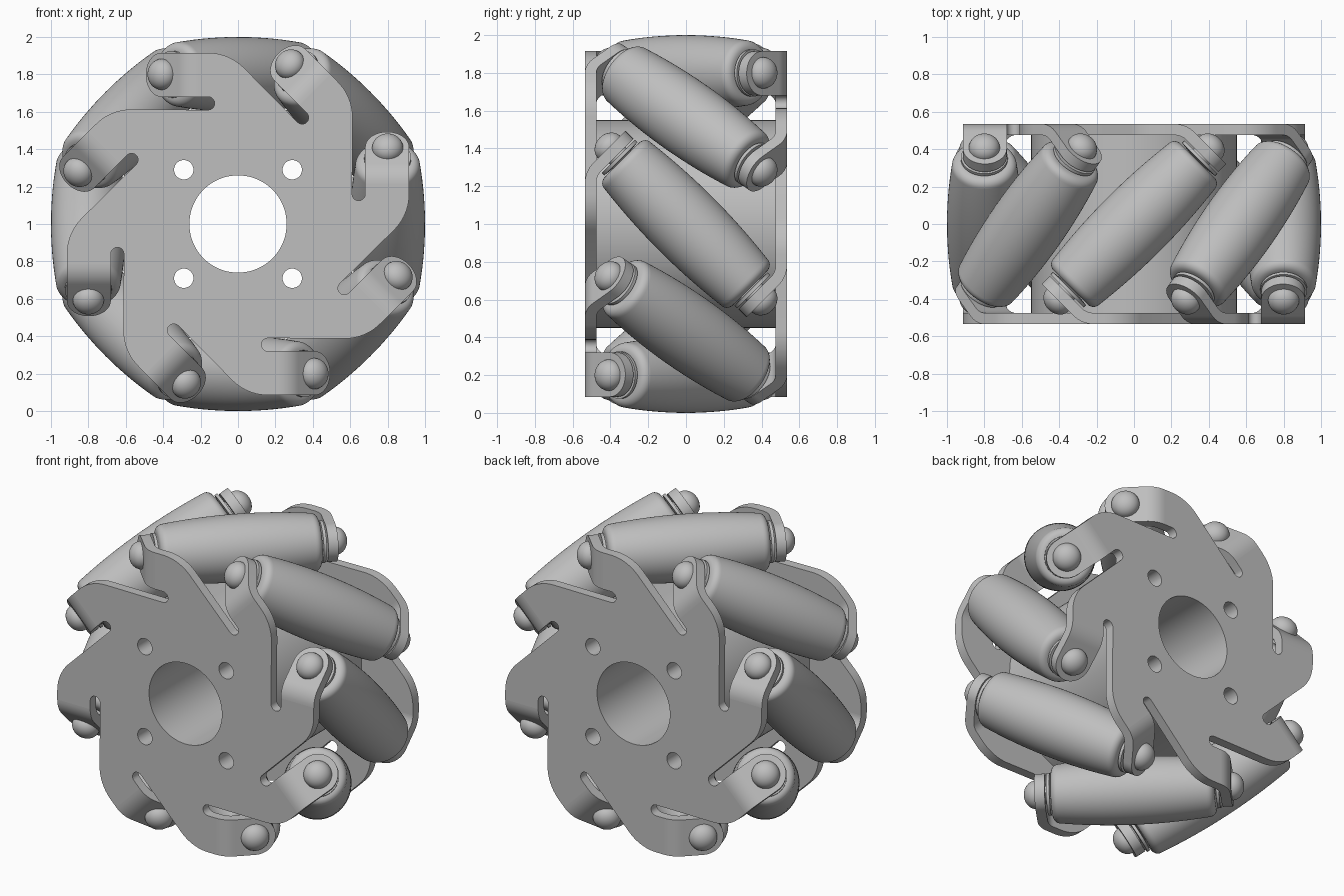
import bpy, bmesh
from math import sin, cos, pi, radians
from mathutils import Matrix

cube = bpy.data.objects.get("Cube")
if cube:
    bpy.data.objects.remove(cube, do_unlink=True)

# Main sizes; parts are built with x right, y up and z towards the front
COUNT = 8
PITCH = 0.8            # axle distance from the wheel centre
PLATE_MID = 0.505      # depth of the plate's middle
HALF_THICK = 0.03
BEND_X = -0.217        # where a tab starts to bend
BEND_R = 0.12
TAB_MID, TAB_HALF = 0.7975, 0.1175
SLOT_X, SLOT_Y, SLOT_R = -0.16, 0.645, 0.035
CORNER_R = 0.27
BORE, HUB_R = 0.26, 0.55

WHEEL = Matrix.Translation((0, 0, 1)) @ Matrix.Rotation(pi / 2, 4, "X")
SIDES = {"front": Matrix.Identity(4), "back": Matrix.Rotation(pi, 4, "X")}

# One grey metal for everything
grey = bpy.data.materials.new("grey_metal")
grey.use_nodes = True
colour = (0.52, 0.52, 0.52, 1)
grey.diffuse_color = colour
grey.node_tree.nodes["Principled BSDF"].inputs["Base Color"].default_value = colour


def finish(bm, name):
    bmesh.ops.remove_doubles(bm, verts=bm.verts[:], dist=1e-5)
    bmesh.ops.recalc_face_normals(bm, faces=bm.faces[:])
    mesh = bpy.data.meshes.new(name)
    bm.to_mesh(mesh)
    bm.free()
    mesh.materials.clear()
    mesh.materials.append(grey)
    mesh.shade_smooth()
    mesh.set_sharp_from_angle(angle=radians(32))
    return mesh


def place(name, mesh, matrix):
    obj = bpy.data.objects.new(name, mesh)
    bpy.context.collection.objects.link(obj)
    obj.matrix_world = WHEEL @ matrix
    return obj


def arc(cx, cy, r, a0, a1, n):
    angles = [radians(a0 + (a1 - a0) * i / n) for i in range(n + 1)]
    return [(cx + r * cos(a), cy + r * sin(a)) for a in angles]


def circle(cx, cy, r, n):
    return arc(cx, cy, r, 0, 360, n)[:-1]


def flat_part(name, loops, half_depth):
    """Filled outline with holes, extruded both ways."""
    curve = bpy.data.curves.new(name, "CURVE")
    curve.dimensions = "2D"
    curve.fill_mode = "BOTH"
    curve.extrude = half_depth
    for loop in loops:
        spline = curve.splines.new("POLY")
        spline.points.add(len(loop) - 1)
        for point, (x, y) in zip(spline.points, loop):
            point.co = (x, y, 0, 1)
        spline.use_cyclic_u = True
    temp = bpy.data.objects.new(name, curve)
    bpy.context.collection.objects.link(temp)
    bpy.context.view_layer.update()
    graph = bpy.context.evaluated_depsgraph_get()
    raw = bpy.data.meshes.new_from_object(temp.evaluated_get(graph))
    bm = bmesh.new()
    bm.from_mesh(raw)
    bpy.data.objects.remove(temp, do_unlink=True)
    bpy.data.meshes.remove(raw)
    return finish(bm, name)


def lathe(name, profile, steps=48):
    """Turn (radius, height) points around z."""
    bm = bmesh.new()
    verts = [bm.verts.new((r, 0, h)) for r, h in profile]
    edges = [bm.edges.new(pair) for pair in zip(verts, verts[1:])]
    bmesh.ops.spin(bm, geom=verts + edges, axis=(0, 0, 1), cent=(0, 0, 0),
                   angle=2 * pi, steps=steps)
    return finish(bm, name)


def mirrored(half):
    """Complete a profile that runs from the middle outwards."""
    return [(r, -h) for r, h in reversed(half) if h > 0] + half


# Side plate: swept arms parted by slots
segment = arc(SLOT_X, SLOT_Y, CORNER_R, 45, 90, 10)
segment += [(BEND_X, TAB_MID + TAB_HALF), (BEND_X, TAB_MID - TAB_HALF)]
segment += arc(SLOT_X, SLOT_Y, SLOT_R, 90, -90, 10)
outline = []
for i in range(COUNT):
    a = 2 * pi * i / COUNT
    outline += [(x * cos(a) - y * sin(a), x * sin(a) + y * cos(a)) for x, y in segment]
holes = [circle(0, 0, BORE, 64)]
holes += [circle(x, y, 0.052, 24) for x in (-0.29, 0.29) for y in (-0.29, 0.29)]
plate = flat_part("side_plate", [outline] + holes, HALF_THICK)

# Hub between the plates
hub = flat_part("hub", [circle(0, 0, HUB_R, 96)] + holes, PLATE_MID - HALF_THICK)
place("hub", hub, Matrix.Identity(4))

# Bent tab: rows of (x, depth, bend angle, half width) lofted as a strip
rows = []
for i in range(9):
    a = radians(45 * i / 8)
    rows.append((BEND_X - BEND_R * sin(a), PLATE_MID - BEND_R + BEND_R * cos(a), a, TAB_HALF))
bend_x, bend_z = rows[-1][:2]
for i in range(13):
    a = pi / 2 * i / 12
    reach = (0.123 + TAB_HALF * sin(a)) * cos(pi / 4)
    rows.append((bend_x - reach, bend_z - reach, pi / 4, TAB_HALF * cos(a)))
bm = bmesh.new()
rings = []
for x, z, a, half in rows:
    nx, nz = -sin(a) * HALF_THICK, cos(a) * HALF_THICK
    corners = ((1, 1), (1, -1), (-1, -1), (-1, 1))
    rings.append([bm.verts.new((x + nx * o, TAB_MID + half * s, z + nz * o)) for s, o in corners])
for near, far in zip(rings, rings[1:]):
    for k in range(4):
        j = (k + 1) % 4
        bm.faces.new((near[k], near[j], far[j], far[k]))
tab = finish(bm, "tab")

# Barrel roller with rounded rims
END, RIM, MID_R, END_R = 0.48, 0.045, 0.2, 0.168
barrel = []
for i in range(11):
    t = (END - RIM) * i / 10
    barrel.append((MID_R - (MID_R - END_R) * (t / END) ** 2, t))
rim_r = barrel[-1][0] - RIM
barrel += [(rim_r + RIM * cos(a), END - RIM + RIM * sin(a))
           for a in (pi / 2 * i / 6 for i in range(1, 7))]
barrel.append((0, END))
roller = lathe("roller", mirrored(barrel), 64)

# Axle with a washer and a domed head at each end
HEAD = 0.576
pin = [(0.06, 0), (0.06, END), (0.125, END + 0.008), (0.125, END + 0.026),
       (0.06, END + 0.026), (0.06, HEAD - 0.005), (0.083, HEAD - 0.005)]
pin += [(0.083 * cos(a), HEAD + 0.07 * sin(a)) for a in (pi / 2 * i / 10 for i in range(11))]
axle = lathe("axle", mirrored(pin), 40)

# Put the wheel together
slant = Matrix.Translation((0, PITCH, 0)) @ Matrix.Rotation(-pi / 4, 4, "Y")
for side, flip in SIDES.items():
    place(side + "_plate", plate, flip @ Matrix.Translation((0, 0, PLATE_MID)))
for i in range(COUNT):
    turn = Matrix.Rotation(2 * pi * i / COUNT, 4, "Z")
    place(f"roller_{i + 1}", roller, turn @ slant)
    place(f"axle_{i + 1}", axle, turn @ slant)
    for side, flip in SIDES.items():
        place(f"{side}_tab_{i + 1}", tab, flip @ turn)
